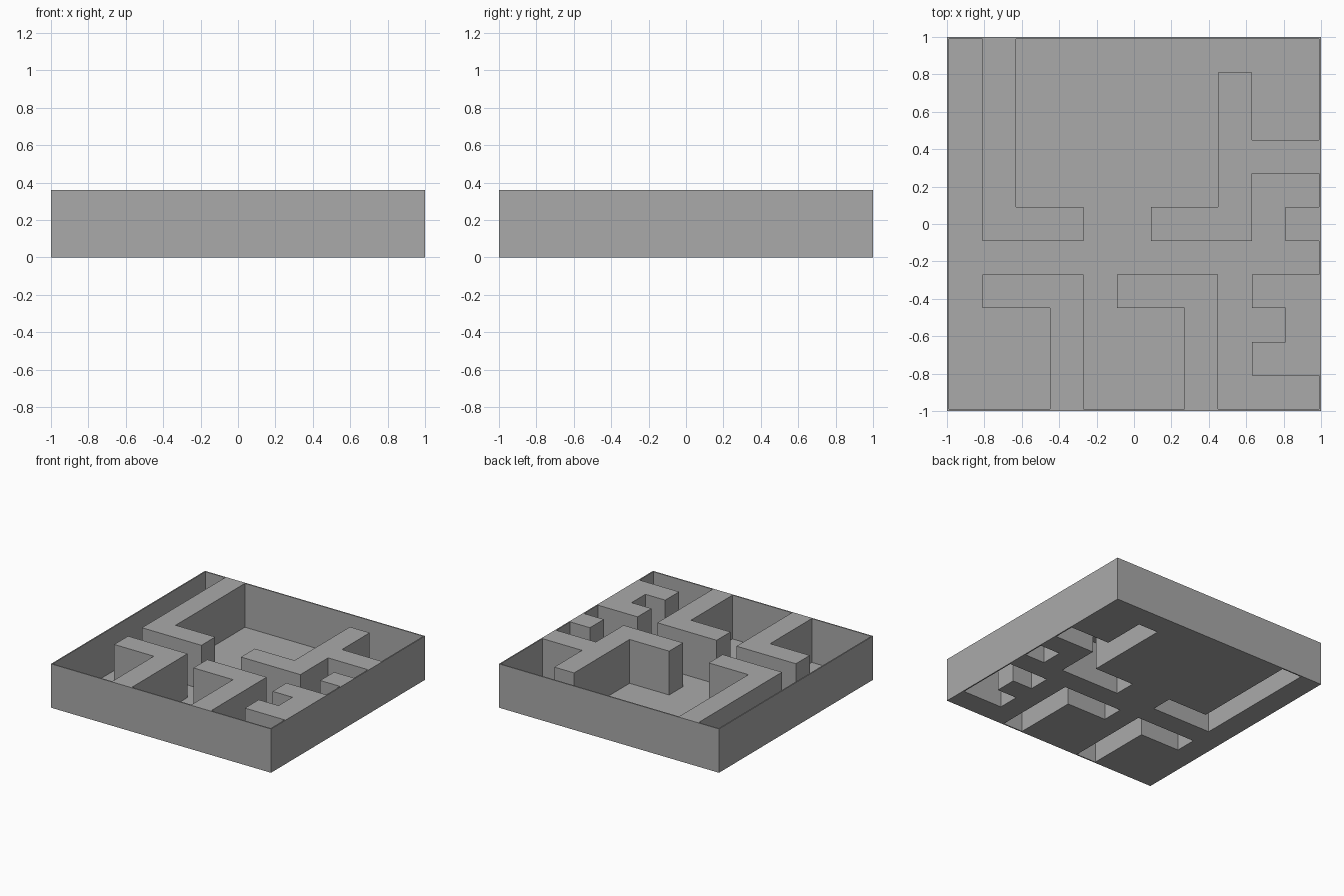
import bpy, bmesh

if "Cube" in bpy.data.objects:
    bpy.data.objects.remove(bpy.data.objects["Cube"])

CELL, N, HALF, H = 0.18, 11, 0.99, 0.36

grey = bpy.data.materials.new("plain_grey")
grey.diffuse_color = (0.4, 0.4, 0.4, 1)
grey.use_nodes = True
grey.node_tree.nodes["Principled BSDF"].inputs["Base Color"].default_value = grey.diffuse_color

# Maze wall runs in cells: (x first, x last, y first, y last)
runs = [
    (1, 1, 5, 10), (1, 3, 5, 5),                    # back left corner piece
    (8, 8, 5, 9), (6, 8, 5, 5), (9, 10, 7, 7),      # back right branch
    (10, 10, 5, 5),                                 # right stub
    (1, 3, 3, 3), (3, 3, 0, 3),                     # front left hook
    (5, 7, 3, 3), (7, 7, 0, 3),                     # front middle hook
    (9, 10, 3, 3), (10, 10, 2, 2), (9, 10, 1, 1),   # front right bracket
]
solid = {(x, y) for x0, x1, y0, y1 in runs
         for x in range(x0, x1 + 1) for y in range(y0, y1 + 1)}


def line(k):
    return -HALF + CELL * k


def finish(bm, name, merge=True):
    if merge:
        bmesh.ops.remove_doubles(bm, verts=bm.verts, dist=0.0005)
        bmesh.ops.dissolve_limit(bm, angle_limit=0.02, verts=bm.verts, edges=bm.edges)
    me = bpy.data.meshes.new(name)
    bm.to_mesh(me)
    bm.free()
    me.materials.append(grey)
    bpy.context.collection.objects.link(bpy.data.objects.new(name, me))


def quad(bm, pts):
    bm.faces.new([bm.verts.new(p) for p in pts])


def cell_face(bm, x, y, z):
    a, b, c, d = line(x), line(x + 1), line(y), line(y + 1)
    quad(bm, [(a, c, z), (b, c, z), (b, d, z), (a, d, z)])


# Floor with openings under the hollow maze walls
bm = bmesh.new()
for x in range(N):
    for y in range(N):
        if (x, y) not in solid:
            cell_face(bm, x, y, 0)
finish(bm, "floor")

# Hollow maze walls: tops plus sides wherever they meet open floor
bm = bmesh.new()
for x, y in sorted(solid):
    cell_face(bm, x, y, H)
    a, b, c, d = line(x), line(x + 1), line(y), line(y + 1)
    sides = {(0, -1): ((a, c), (b, c)), (1, 0): ((b, c), (b, d)),
             (0, 1): ((b, d), (a, d)), (-1, 0): ((a, d), (a, c))}
    for (dx, dy), (p, q) in sides.items():
        nx, ny = x + dx, y + dy
        if 0 <= nx < N and 0 <= ny < N and (nx, ny) not in solid:
            quad(bm, [(*p, 0), (*q, 0), (*q, H), (*p, H)])
finish(bm, "maze_walls")

# Thin outer wall as a square ring
bm = bmesh.new()
corners = [(-1, -1), (1, -1), (1, 1), (-1, 1)]
for i in range(4):
    (px, py), (qx, qy) = corners[i], corners[(i + 1) % 4]
    ip, iq = (px * HALF, py * HALF), (qx * HALF, qy * HALF)
    quad(bm, [(px, py, 0), (qx, qy, 0), (qx, qy, H), (px, py, H)])
    quad(bm, [(*iq, 0), (*ip, 0), (*ip, H), (*iq, H)])
    quad(bm, [(px, py, H), (qx, qy, H), (*iq, H), (*ip, H)])
    quad(bm, [(qx, qy, 0), (px, py, 0), (*ip, 0), (*iq, 0)])
bmesh.ops.remove_doubles(bm, verts=bm.verts, dist=0.0005)
finish(bm, "outer_wall", merge=False)
